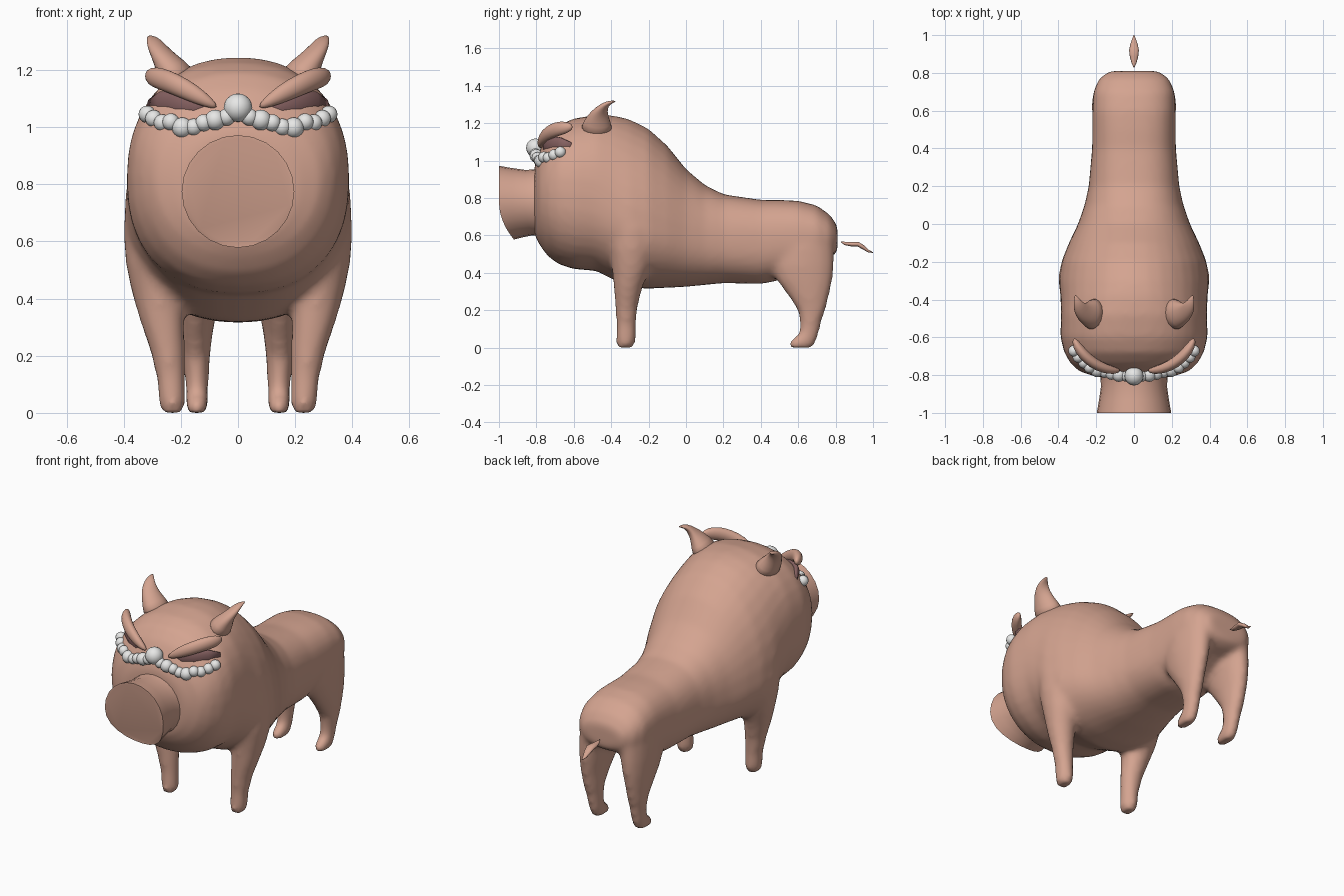
import bpy, bmesh, math
from mathutils import Vector


def material(name, rgb):
    m = bpy.data.materials.new(name)
    m.diffuse_color = (*rgb, 1)
    return m


SKIN = material("pink skin", (0.66, 0.37, 0.28))
DARK = material("dark mauve", (0.24, 0.12, 0.12))
WHITE = material("pale beads", (0.8, 0.8, 0.79))


def finish(bm, name, mat, angle=None):
    bmesh.ops.recalc_face_normals(bm, faces=bm.faces)
    for f in bm.faces:
        f.smooth = True
    if angle:
        for e in bm.edges:
            if len(e.link_faces) == 2 and e.calc_face_angle(0) > math.radians(angle):
                e.smooth = False
    me = bpy.data.meshes.new(name)
    bm.to_mesh(me)
    bm.free()
    me.materials.append(mat)
    ob = bpy.data.objects.new(name, me)
    bpy.context.collection.objects.link(ob)
    return ob


def loft(bm, rings):
    """Skin a list of point rings and cap both ends."""
    vs = [[bm.verts.new(p) for p in r] for r in rings]
    n = len(vs[0])
    for a, b in zip(vs, vs[1:]):
        for i in range(n):
            j = (i + 1) % n
            bm.faces.new((a[i], a[j], b[j], b[i]))
    bm.faces.new(vs[0])
    bm.faces.new(vs[-1])


def spw(v, e):
    return math.copysign(abs(v) ** e, v)


def body_ring(y, top, bot, hw, mid, power, n=36):
    """Upright super-ellipse, widest at height mid."""
    pts = []
    for i in range(n):
        a = 2 * math.pi * i / n
        c, s = spw(math.cos(a), 2 / power), spw(math.sin(a), 2 / power)
        pts.append((hw * c, y, mid + s * ((top - mid) if s > 0 else (mid - bot))))
    return pts


def leg_ring(x, y, z, rx, ry, n=20):
    return [(x + rx * math.cos(2 * math.pi * i / n),
             y + ry * math.sin(2 * math.pi * i / n), z) for i in range(n)]


def tube(bm, path, n=14):
    """Sweep elliptical rings (point, width, thickness) along a path."""
    pts = [Vector(p[0]) for p in path]
    rings = []
    for i, (p, w, t) in enumerate(path):
        d = (pts[min(i + 1, len(pts) - 1)] - pts[max(i - 1, 0)]).normalized()
        side = d.cross(Vector((0, 0, 1))).normalized()
        up = side.cross(d)
        rings.append([pts[i] + side * w * math.cos(2 * math.pi * k / n)
                      + up * t * math.sin(2 * math.pi * k / n) for k in range(n)])
    loft(bm, rings)


# Body and head: y, top, bottom, half width, widest height, squareness
BODY = [
    (-0.81, 0.98, 0.60, 0.20, 0.80, 2.0), (-0.78, 1.06, 0.545, 0.29, 0.82, 2.1),
    (-0.74, 1.13, 0.49, 0.335, 0.83, 2.2), (-0.68, 1.19, 0.445, 0.37, 0.83, 2.25),
    (-0.60, 1.225, 0.42, 0.39, 0.82, 2.3), (-0.48, 1.245, 0.41, 0.387, 0.80, 2.3),
    (-0.38, 1.24, 0.36, 0.39, 0.72, 2.2), (-0.30, 1.22, 0.32, 0.40, 0.65, 2.1),
    (-0.20, 1.17, 0.315, 0.385, 0.62, 2.1), (-0.10, 1.08, 0.32, 0.345, 0.60, 2.1),
    (0.0, 0.955, 0.325, 0.297, 0.58, 2.2), (0.10, 0.87, 0.335, 0.262, 0.57, 2.3),
    (0.20, 0.82, 0.345, 0.24, 0.57, 2.4), (0.40, 0.79, 0.34, 0.222, 0.57, 2.5),
    (0.50, 0.79, 0.36, 0.22, 0.58, 2.5), (0.60, 0.785, 0.41, 0.22, 0.59, 2.5),
    (0.70, 0.76, 0.46, 0.215, 0.59, 2.4), (0.77, 0.71, 0.48, 0.185, 0.59, 2.3),
    (0.81, 0.65, 0.51, 0.13, 0.59, 2.2)]
# Legs: x, y, z, radius x, radius y
FRONT_LEG = [(0.23, -0.325, 0.0, 0.038, 0.045), (0.23, -0.322, 0.03, 0.046, 0.054),
             (0.235, -0.32, 0.12, 0.05, 0.052), (0.247, -0.318, 0.22, 0.062, 0.06),
             (0.265, -0.31, 0.32, 0.078, 0.077), (0.28, -0.295, 0.42, 0.092, 0.10),
             (0.29, -0.29, 0.52, 0.103, 0.12), (0.29, -0.29, 0.64, 0.113, 0.12),
             (0.26, -0.29, 0.78, 0.09, 0.09)]
REAR_LEG = [(0.143, 0.615, 0.0, 0.034, 0.066), (0.143, 0.62, 0.025, 0.041, 0.075),
            (0.143, 0.66, 0.08, 0.04, 0.052), (0.145, 0.667, 0.14, 0.044, 0.058),
            (0.147, 0.672, 0.2, 0.05, 0.075), (0.148, 0.655, 0.28, 0.06, 0.112),
            (0.145, 0.635, 0.36, 0.072, 0.15), (0.14, 0.62, 0.44, 0.083, 0.172),
            (0.13, 0.62, 0.54, 0.092, 0.175), (0.12, 0.62, 0.64, 0.08, 0.14)]
bm = bmesh.new()
loft(bm, [body_ring(*r) for r in BODY])
for s in (1, -1):
    for leg in (FRONT_LEG, REAR_LEG):
        loft(bm, [leg_ring(s * x, y, z, rx, ry) for x, y, z, rx, ry in leg])
body = finish(bm, "body", SKIN)
rm = body.modifiers.new("merge", 'REMESH')
rm.mode, rm.voxel_size, rm.use_smooth_shade = 'VOXEL', 0.017, True
sm = body.modifiers.new("soften", 'SMOOTH')
sm.factor, sm.iterations = 0.5, 9

# Snout: flared cylinder whose lower front slopes back
bm = bmesh.new()
rings = []
for y, r in ((-0.74, 0.19), (-0.80, 0.178), (-0.86, 0.175), (-0.93, 0.185), (-1.0, 0.197), (-1.0, 0.185)):
    ring = []
    for i in range(24):
        a = 2 * math.pi * i / 24
        drop = max(0, -math.sin(a)) ** 2 * 0.08 * (-0.74 - y) / 0.26
        ring.append((r * math.cos(a), y + drop, 0.775 + r * math.sin(a)))
    rings.append(ring)
loft(bm, rings)
finish(bm, "snout", SKIN, 40)

# Paired parts: ears, brows, eyes
EAR = [((0.20, -0.48, 1.15), 0.10, 0.075), ((0.235, -0.475, 1.205), 0.075, 0.055),
       ((0.265, -0.465, 1.25), 0.055, 0.035), ((0.287, -0.445, 1.285), 0.038, 0.022),
       ((0.30, -0.415, 1.31), 0.022, 0.012), ((0.312, -0.375, 1.318), 0.004, 0.003)]
BROW = [((0.075, -0.775, 1.07), 0.006, 0.006), ((0.10, -0.778, 1.085), 0.02, 0.02),
        ((0.16, -0.765, 1.12), 0.027, 0.034), ((0.22, -0.735, 1.15), 0.03, 0.038),
        ((0.27, -0.69, 1.17), 0.03, 0.04), ((0.305, -0.64, 1.178), 0.025, 0.034),
        ((0.318, -0.605, 1.182), 0.008, 0.012)]
for s, side in ((1, "left"), (-1, "right")):
    for name, path in (("ear", EAR), ("brow", BROW)):
        bm = bmesh.new()
        tube(bm, [((s * p[0], p[1], p[2]), w, t) for p, w, t in path])
        ob = finish(bm, f"{side}_{name}", SKIN)
        sub = ob.modifiers.new("round", 'SUBSURF')
        sub.levels = sub.render_levels = 1
    bm = bmesh.new()
    tube(bm, [((s * x, y, z), 0.02 * k, 0.045 * k) for x, y, z, k in
              ((0.09, -0.755, 1.065, 0.3), (0.15, -0.75, 1.075, 0.8), (0.21, -0.725, 1.085, 1),
               (0.27, -0.675, 1.085, 0.9), (0.31, -0.615, 1.08, 0.4))])
    finish(bm, f"{side}_eye", DARK)

# Bead string below the eyes, with one large bead over the snout
BEADS = [(0.04, -0.805, 1.035), (0.08, -0.80, 1.025), (0.12, -0.795, 1.015), (0.155, -0.785, 1.0),
         (0.195, -0.775, 0.998), (0.235, -0.76, 1.018), (0.265, -0.735, 1.015),
         (0.295, -0.705, 1.03), (0.318, -0.672, 1.045)]
bm = bmesh.new()
spots = [((0, -0.805, 1.068), 0.05)]
for i, (x, y, z) in enumerate(BEADS):
    r = 0.036 if i in (1, 4) else 0.03
    spots += [((x, y, z), r), ((-x, y, z), r)]
for p, r in spots:
    g = bmesh.ops.create_uvsphere(bm, u_segments=16, v_segments=10, radius=r)
    bmesh.ops.translate(bm, verts=g["verts"], vec=p)
finish(bm, "bead_string", WHITE)

# Tail: flat leaf-like wisp behind the rump
bm = bmesh.new()
tube(bm, [((0, 0.828, 0.566), 0.002, 0.002), ((0, 0.85, 0.557), 0.012, 0.009),
          ((0, 0.885, 0.553), 0.022, 0.012), ((0, 0.92, 0.553), 0.026, 0.013),
          ((0, 0.95, 0.535), 0.02, 0.011), ((0, 0.975, 0.516), 0.012, 0.007),
          ((0, 1.0, 0.508), 0.002, 0.002)])
finish(bm, "tail", SKIN)
